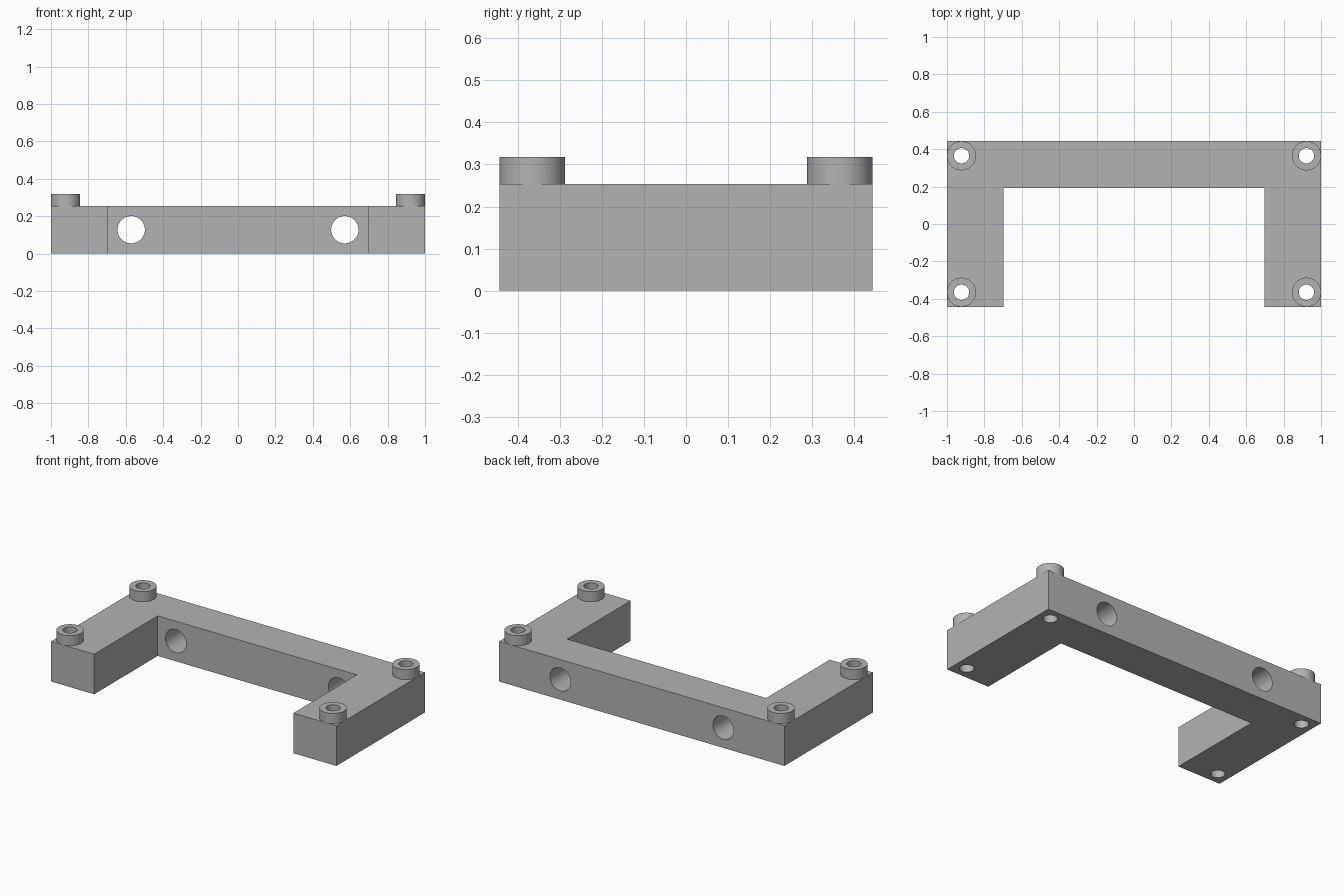
import bpy, bmesh, math
from mathutils import Matrix

default = bpy.data.objects.get("Cube")
if default:
    bpy.data.objects.remove(default, do_unlink=True)

HALF_X, HALF_Y, HEIGHT = 1.0, 0.443, 0.254
ARM_X, BAR_Y = 0.698, 0.193          # inner edges of the arms and crossbar
BOSS_R, BORE_R, BOSS_TOP = 0.078, 0.041, 0.318
BOSS_X, BOSS_Y = HALF_X - BOSS_R, HALF_Y - BOSS_R
SIDES = 64

grey = bpy.data.materials.new("plain grey")
grey.use_nodes = True
colour = (0.45, 0.45, 0.45, 1)
grey.diffuse_color = colour
grey.node_tree.nodes["Principled BSDF"].inputs["Base Color"].default_value = colour


def make_object(name, bm):
    bmesh.ops.recalc_face_normals(bm, faces=bm.faces)
    mesh = bpy.data.meshes.new(name)
    bm.to_mesh(mesh)
    bm.free()
    mesh.materials.append(grey)
    obj = bpy.data.objects.new(name, mesh)
    bpy.context.collection.objects.link(obj)
    return obj


def smooth(obj):
    bpy.ops.object.select_all(action='DESELECT')
    obj.select_set(True)
    bpy.context.view_layer.objects.active = obj
    bpy.ops.object.shade_smooth_by_angle(angle=math.radians(30))


def add_cylinder(bm, radius, depth, matrix):
    bmesh.ops.create_cone(bm, cap_ends=True, segments=SIDES, radius1=radius,
                          radius2=radius, depth=depth, matrix=matrix)


# U-shaped frame extruded from its plan outline
outline = [(-HALF_X, -HALF_Y), (-ARM_X, -HALF_Y), (-ARM_X, BAR_Y), (ARM_X, BAR_Y),
           (ARM_X, -HALF_Y), (HALF_X, -HALF_Y), (HALF_X, HALF_Y), (-HALF_X, HALF_Y)]
bm = bmesh.new()
base = bm.faces.new([bm.verts.new((x, y, 0)) for x, y in outline])
top = bmesh.ops.extrude_face_region(bm, geom=[base], use_keep_orig=True)
bmesh.ops.translate(bm, vec=(0, 0, HEIGHT),
                    verts=[v for v in top["geom"] if isinstance(v, bmesh.types.BMVert)])
frame = make_object("frame", bm)

# Cutter: vertical screw bores and two crossbar through holes
bm = bmesh.new()
for sx in (-1, 1):
    for sy in (-1, 1):
        add_cylinder(bm, BORE_R, 1, Matrix.Translation((sx * BOSS_X, sy * BOSS_Y, HEIGHT / 2)))
    add_cylinder(bm, 0.073, 0.5, Matrix.Translation((sx * 0.571, 0.32, 0.128))
                 @ Matrix.Rotation(math.pi / 2, 4, 'X'))
cutter = make_object("hole_cutter", bm)
cutter.hide_render = True
cut = frame.modifiers.new("holes", 'BOOLEAN')
cut.operation, cut.solver, cut.object = 'DIFFERENCE', 'EXACT', cutter
bpy.context.view_layer.objects.active = frame
bpy.ops.object.modifier_apply(modifier=cut.name)
bpy.data.objects.remove(cutter, do_unlink=True)
smooth(frame)

# Hollow bosses on the four corners, spun from an open wall profile
profile = [(BORE_R, HEIGHT), (BORE_R, BOSS_TOP), (BOSS_R, BOSS_TOP), (BOSS_R, HEIGHT)]
for side, sx in (("right", -1), ("left", 1)):
    for end, sy in (("front", -1), ("back", 1)):
        bm = bmesh.new()
        verts = [bm.verts.new((r, 0, z)) for r, z in profile]
        edges = [bm.edges.new(pair) for pair in zip(verts, verts[1:])]
        bmesh.ops.spin(bm, geom=verts + edges, cent=(0, 0, 0), axis=(0, 0, 1),
                       angle=math.tau, steps=SIDES, use_duplicate=False)
        bmesh.ops.remove_doubles(bm, verts=bm.verts, dist=0.0001)
        bmesh.ops.recalc_face_normals(bm, faces=bm.faces)
        # Keep the ring's top face pointing up
        ring = max(bm.faces, key=lambda f: f.calc_center_median().z)
        flip = ring.normal.z < 0
        bmesh.ops.translate(bm, vec=(sx * BOSS_X, sy * BOSS_Y, 0), verts=bm.verts)
        boss = make_object(f"{end}_{side}_boss", bm)
        if flip:
            boss.data.flip_normals()
        smooth(boss)
